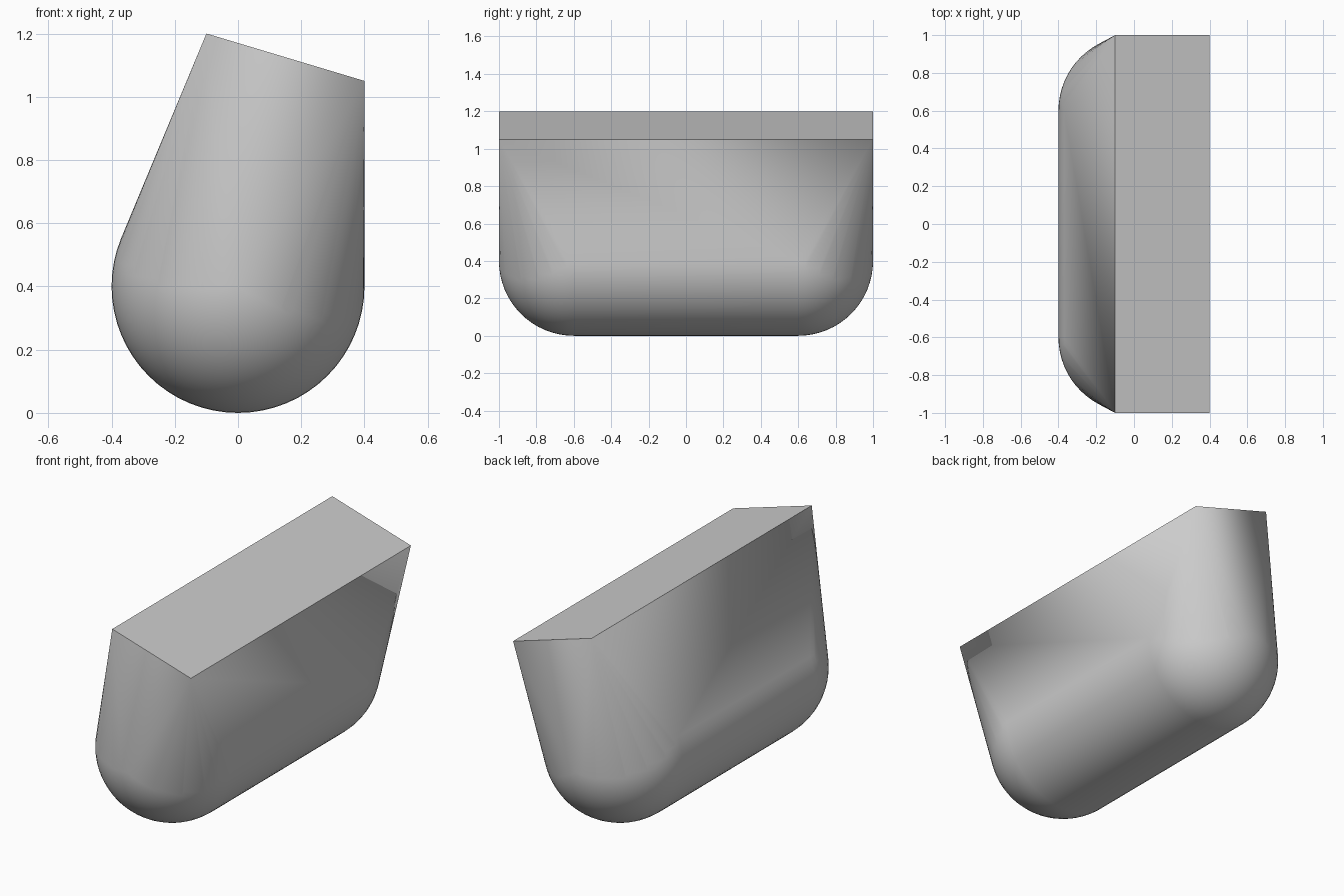
import bpy, bmesh, math
from mathutils import Matrix, Vector

cube = bpy.data.objects.get("Cube")
if cube:
    bpy.data.objects.remove(cube, do_unlink=True)

RADIUS = 0.4
HALF_LENGTH = 1.0

# Plain grey surface
grey = bpy.data.materials.new("plain_grey")
grey.use_nodes = True
colour = (0.6, 0.6, 0.6, 1.0)
grey.diffuse_color = colour
grey.node_tree.nodes["Principled BSDF"].inputs["Base Color"].default_value = colour


def sphere_points(centre):
    """Points of a ball whose poles lie along y."""
    ball = bmesh.new()
    place = Matrix.Translation(centre) @ Matrix.Rotation(math.pi / 2, 4, 'X')
    bmesh.ops.create_uvsphere(ball, u_segments=64, v_segments=32,
                              radius=RADIUS, matrix=place)
    points = [v.co.copy() for v in ball.verts]
    ball.free()
    return points


# Two end balls and the four corners of the sloping top
points = []
for side in (-1, 1):
    points += sphere_points(Vector((0, side * (HALF_LENGTH - RADIUS), RADIUS)))
    points += [Vector((-0.1, side * HALF_LENGTH, 1.2)),
               Vector((0.4, side * HALF_LENGTH, 1.05))]

# Wrap one tight skin around them
bm = bmesh.new()
for p in points:
    bm.verts.new(p)
bmesh.ops.convex_hull(bm, input=bm.verts[:])
loose = [v for v in bm.verts if not v.link_faces]
bmesh.ops.delete(bm, geom=loose, context='VERTS')
bmesh.ops.dissolve_limit(bm, angle_limit=math.radians(0.05),
                         verts=bm.verts[:], edges=bm.edges[:])
bmesh.ops.recalc_face_normals(bm, faces=bm.faces[:])

mesh = bpy.data.meshes.new("rounded_body")
bm.to_mesh(mesh)
bm.free()
mesh.materials.append(grey)
body = bpy.data.objects.new("rounded_body", mesh)
bpy.context.collection.objects.link(body)

# Smooth bowl, crisp top rim
bpy.ops.object.select_all(action='DESELECT')
body.select_set(True)
bpy.context.view_layer.objects.active = body
bpy.ops.object.shade_smooth_by_angle(angle=math.radians(30))
